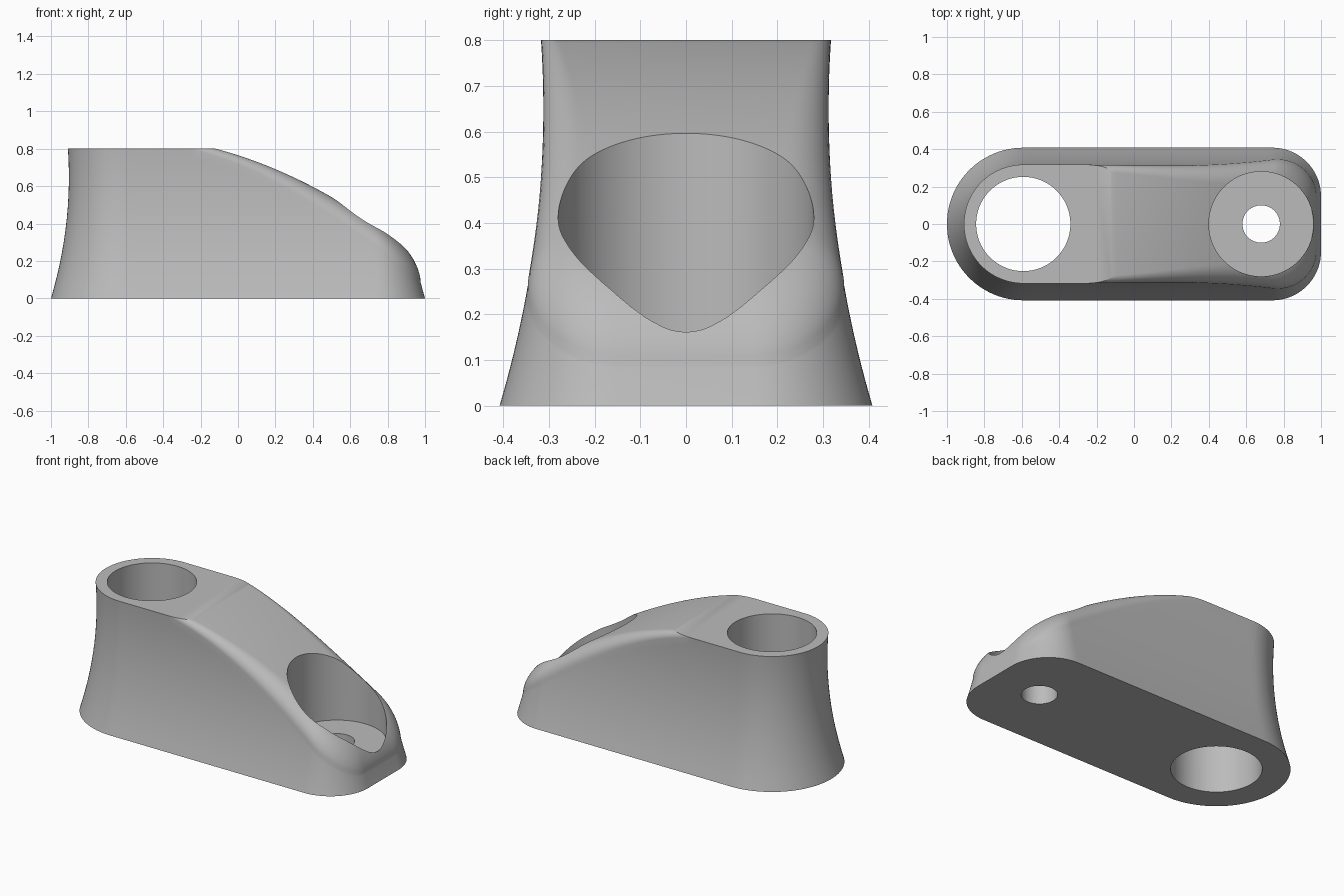
import bpy, bmesh, math

cube = bpy.data.objects.get("Cube")
if cube:
    bpy.data.objects.remove(cube)

grey = bpy.data.materials.new("plain grey")
grey.use_nodes = True
colour = (0.5, 0.5, 0.5, 1)
grey.diffuse_color = colour
grey.node_tree.nodes["Principled BSDF"].inputs["Base Color"].default_value = colour


def wall_inset(z):
    """Inward lean of the side wall at height z."""
    return 0.295 * z - 0.227 * z * z


def roof(x):
    """Height of the sloping top."""
    u = x + 0.12
    return 0.8 - 0.262 * u - (0.25 * u * u if u > 0 else 0)


def fillet(x):
    """Edge radius, growing towards the nose."""
    t = min(max((x + 0.25) / 1.05, 0), 1)
    return 0.035 + 0.09 * t * t * (3 - 2 * t)


# Half outline as (centre x, centre y, normal angle, radius)
HALF, NOSE = 0.408, 0.26
BIG_X, NOSE_X = -1 + HALF, 1 - NOSE
ARC, SIDE = 24, 40
half = [(BIG_X, 0, math.pi - math.pi / 2 * i / ARC, HALF) for i in range(ARC + 1)]
half += [(BIG_X + (NOSE_X - BIG_X) * i / SIDE, 0, math.pi / 2, HALF) for i in range(1, SIDE)]
half += [(NOSE_X, HALF - NOSE, math.pi / 2 * (1 - i / ARC), NOSE) for i in range(ARC + 1)]


def point(station, inset):
    cx, cy, a, r = station
    return cx + math.cos(a) * (r - inset), cy + math.sin(a) * (r - inset)


def column(station):
    """Points from the base up the wall and over the rounded edge."""
    top = 0.5
    for _ in range(12):
        x = point(station, wall_inset(top))[0]
        top = roof(x) - fillet(x)
    r, pts = fillet(x), []
    for i in range(17):
        z = top * i / 16
        pts.append((*point(station, wall_inset(z)), z))
    for i in range(1, 11):
        a = math.pi / 2 * i / 10
        px, py = point(station, wall_inset(top) + r * (1 - math.cos(a)))
        pts.append((px, py, roof(px) - r * (1 - math.sin(a))))
    return pts


# Body shell: wall strips, flat base, and cross strips on the roof
bm = bmesh.new()
columns = [column(s) for s in half]
columns += [[(x, -y, z) for x, y, z in c] for c in reversed(columns)]
verts = [[bm.verts.new(p) for p in c] for c in columns]
n = len(verts)
for k in range(n):
    a, b = verts[k], verts[(k + 1) % n]
    for j in range(len(a) - 1):
        bm.faces.new((a[j], b[j], b[j + 1], a[j + 1]))
for k in range(n // 2 - 1):
    for j in (0, -1):
        bm.faces.new([verts[i][j] for i in (k, k + 1, n - 2 - k, n - 1 - k)])
bmesh.ops.remove_doubles(bm, verts=bm.verts, dist=1e-5)
bmesh.ops.dissolve_degenerate(bm, edges=bm.edges, dist=1e-6)
bmesh.ops.recalc_face_normals(bm, faces=bm.faces)
mesh = bpy.data.meshes.new("body")
bm.to_mesh(mesh)
bm.free()
body = bpy.data.objects.new("body", mesh)
bpy.context.collection.objects.link(body)
mesh.materials.append(grey)


def cut(cutter, name):
    cutter.name = name
    cutter.data.materials.append(grey)
    cutter.hide_render = True
    mod = body.modifiers.new(name, 'BOOLEAN')
    mod.operation, mod.solver, mod.object = 'DIFFERENCE', 'EXACT', cutter
    bpy.ops.object.select_all(action='DESELECT')
    bpy.context.view_layer.objects.active = body
    body.select_set(True)
    bpy.ops.object.modifier_apply(modifier=name)
    bpy.data.objects.remove(cutter)


def cut_hole(name, x, radius, bottom):
    bpy.ops.mesh.primitive_cylinder_add(vertices=96, radius=radius, depth=2,
                                        location=(x, 0, bottom + 1))
    cut(bpy.context.object, name)


# Level top
bpy.ops.mesh.primitive_cube_add(size=3, location=(0, 0, 0.8 + 1.5))
cut(bpy.context.object, "top_cutter")
# Large through hole, screw recess, screw hole
cut_hole("large_hole", BIG_X, 0.252, -0.5)
cut_hole("recess", 0.68, 0.28, 0.15)
cut_hole("screw_hole", 0.68, 0.1, -0.5)

bpy.ops.object.select_all(action='DESELECT')
body.select_set(True)
bpy.context.view_layer.objects.active = body
bpy.ops.object.shade_smooth_by_angle(angle=math.radians(30))
